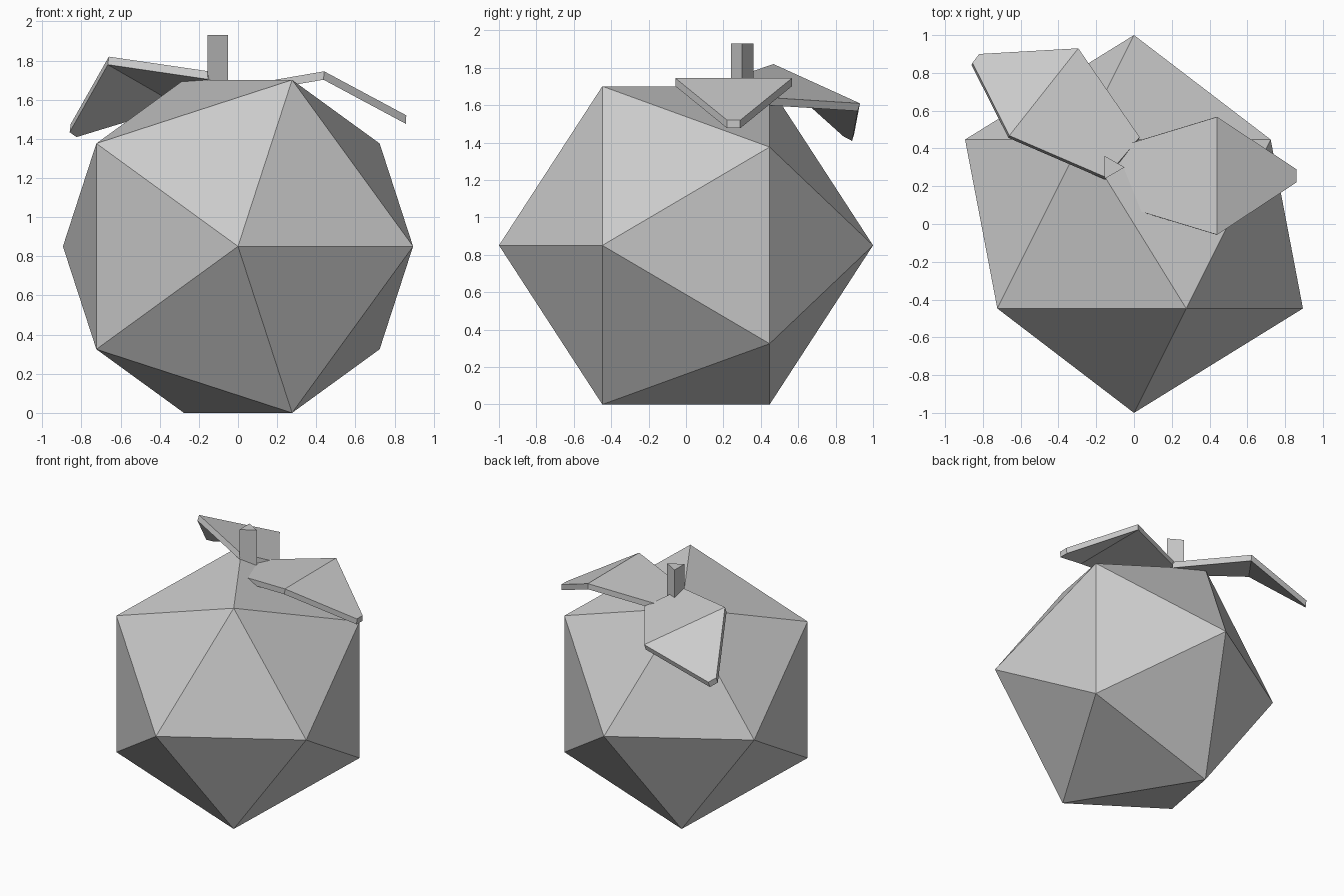
import bpy, math
from mathutils import Vector

if "Cube" in bpy.data.objects:
    bpy.data.objects.remove(bpy.data.objects["Cube"])

# Fruit body: icosahedron with its poles along y, resting on an edge
R = 1.0
HALF = 0.8507
bpy.ops.mesh.primitive_ico_sphere_add(subdivisions=1, radius=R, location=(0, 0, HALF),
                                      rotation=(math.radians(90), 0, 0))
bpy.context.object.name = "fruit_body"

# Stem: three-sided prism pointing towards +x
bottom, top = 1.5, 1.93
bpy.ops.mesh.primitive_cylinder_add(vertices=3, radius=0.07, depth=top - bottom,
                                    location=(-0.12, 0.3, (top + bottom) / 2))
stem = bpy.context.object
stem.name = "stem"
lo = min((v.co for v in stem.data.vertices), key=lambda c: c.y)
hi = max((v.co for v in stem.data.vertices), key=lambda c: c.x)
# turn so one corner faces +x
far = max((v.co for v in stem.data.vertices), key=lambda c: c.xy.dot(Vector((0, 1))))
stem.rotation_euler.z = -math.atan2(far.y, far.x)


def leaf(name, sections, offset):
    """Folded plate: each section is a (right, left) pair of top corners."""
    upper = [Vector(p) for pair in sections for p in pair]
    verts = upper + [p + Vector(offset) for p in upper]
    n = len(upper)
    faces = []
    for i in range(0, n - 2, 2):
        a, b, c, d = i, i + 2, i + 3, i + 1
        faces += [(a, b, c, d), (d + n, c + n, b + n, a + n),
                  (a, a + n, b + n, b), (c, c + n, d + n, d)]
    faces += [(1, n + 1, n, 0), (n - 2, 2 * n - 2, 2 * n - 1, n - 1)]
    mesh = bpy.data.meshes.new(name)
    mesh.from_pydata(verts, [], faces)
    mesh.update()
    bpy.context.collection.objects.link(bpy.data.objects.new(name, mesh))


# Right leaf: level across, folded down at the crease
leaf("right_leaf",
     [[(x, 0.255 - w, z), (x, 0.255 + w, z)]
      for x, w, z in ((-0.11, 0.145, 1.65), (0.44, 0.312, 1.745), (0.86, 0.035, 1.52))],
     (-0.003, 0, -0.043))

# Left leaf: same plate, tilted towards the back
leaf("left_leaf",
     [[(0.03, 0.46, 1.64), (-0.148, 0.247, 1.745)],
      [(-0.295, 0.93, 1.61), (-0.66, 0.468, 1.82)],
      [(-0.82, 0.90, 1.45), (-0.855, 0.853, 1.475)]],
     (-0.005, -0.012, -0.041))
# The left leaf runs the other way round, so turn its faces outward
import bmesh
for name in ("right_leaf", "left_leaf"):
    me = bpy.data.objects[name].data
    bm = bmesh.new()
    bm.from_mesh(me)
    bmesh.ops.recalc_face_normals(bm, faces=bm.faces)
    bm.to_mesh(me)
    bm.free()
